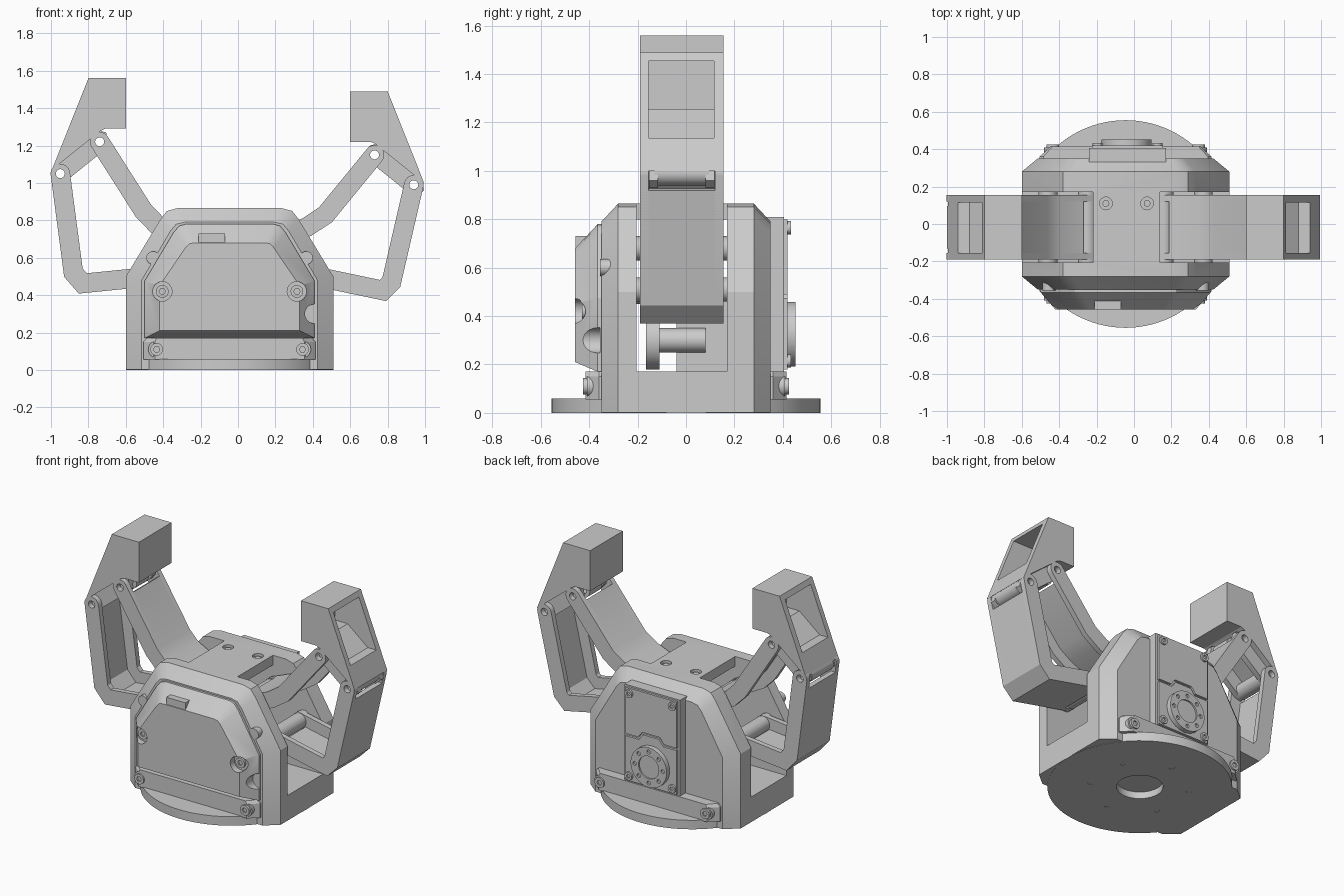
import bpy, bmesh, math
from mathutils import Vector

if "Cube" in bpy.data.objects:
    bpy.data.objects.remove(bpy.data.objects["Cube"])

CX = -0.045                     # centre line of the body
Y0, Y1 = -0.19, 0.155           # finger width


def loft(name, sections):
    """Solid through (y, [(x, z)...]) outlines of equal length."""
    bm = bmesh.new()
    rings = [[bm.verts.new((x, y, z)) for x, z in pts] for y, pts in sections]
    n = len(rings[0])
    for a, b in zip(rings, rings[1:]):
        for i in range(n):
            bm.faces.new((a[i], a[(i + 1) % n], b[(i + 1) % n], b[i]))
    bm.faces.new(rings[0])
    bm.faces.new(rings[-1])
    bmesh.ops.recalc_face_normals(bm, faces=bm.faces)
    me = bpy.data.meshes.new(name)
    bm.to_mesh(me)
    bm.free()
    ob = bpy.data.objects.new(name, me)
    bpy.context.collection.objects.link(ob)
    return ob


def prism(name, pts, y0, y1):
    return loft(name, [(y0, pts), (y1, pts)])


def box(name, x0, x1, y0, y1, z0, z1):
    return prism(name, [(x0, z0), (x1, z0), (x1, z1), (x0, z1)], y0, y1)


def circle(x, z, r, n=32):
    return [(x + r * math.cos(2 * math.pi * i / n), z + r * math.sin(2 * math.pi * i / n)) for i in range(n)]


def rod(name, x, z, r, y0, y1, n=32):
    return prism(name, circle(x, z, r, n), y0, y1)


def post(name, x, y, r, z0, z1, n=32):
    bpy.ops.mesh.primitive_cylinder_add(vertices=n, radius=r, depth=z1 - z0, location=(x, y, (z0 + z1) / 2))
    bpy.context.object.name = name
    return bpy.context.object


def cut(ob, *cutters):
    for c in cutters:
        m = ob.modifiers.new("cut", 'BOOLEAN')
        m.operation, m.solver, m.object = 'DIFFERENCE', 'EXACT', c
        bpy.context.view_layer.objects.active = ob
        bpy.ops.object.modifier_apply(modifier=m.name)
        bpy.data.objects.remove(c)


def sym(half):
    """Mirror a right-hand half outline about the body centre line."""
    return [(CX + x, z) for x, z in half] + [(CX - x, z) for x, z in reversed(half)]


def offset(path, d):
    """Offset a polyline sideways with mitred corners."""
    p = [Vector(q) for q in path]
    out = []
    for i in range(len(p)):
        dirs = [(p[j + 1] - p[j]).normalized() for j in (i - 1, i) if 0 <= j < len(p) - 1]
        t = sum(dirs, Vector((0, 0))).normalized()
        k = d / t.dot(dirs[0])
        out.append((p[i].x - t.y * k, p[i].y + t.x * k))
    return out


def rounded_strip(path, w):
    def cap(end, prev):
        a = math.atan2(end[1] - prev[1], end[0] - prev[0])
        return [(end[0] + w * math.cos(a + math.pi * (.5 - k / 10)),
                 end[1] + w * math.sin(a + math.pi * (.5 - k / 10))) for k in range(11)]
    left, right = offset(path, w), offset(path, -w)
    return left[1:-1] + cap(path[-1], path[-2]) + right[1:-1][::-1] + cap(path[0], path[1])


def link(name, path, web_side):
    """Channel-shaped arm: two side plates, one web, hollow pivots."""
    for tag, a, b in (("front", Y0, Y0 + .035), ("back", Y1 - .035, Y1)):
        plate = prism(f"{name}_{tag}_plate", rounded_strip(path, .052), a, b)
        cut(plate, *[rod("c", x, z, .024, -.3, .3, 20) for x, z in (path[0], path[-1])])
    p = [Vector(q) for q in path]
    p[0] += (p[1] - p[0]).normalized() * .06
    p[-1] += (p[-2] - p[-1]).normalized() * .05
    web = offset(p, web_side * .052) + offset(p, web_side * .022)[::-1]
    prism(name + "_web", web, Y0, Y1)


def tube(name, x, z, y0, y1, r=.05):
    t = rod(name, x, z, r, y0, y1)
    cut(t, rod("c", x, z, .024, -.4, .4, 20))


def screw(name, x, z, y, r=.035, side=-1):
    """Socket-head screw facing the front (-1) or the back (1)."""
    s = rod(name, x, z, r, y, y + side * .015, 20)
    cut(s, rod("c", x, z, r * .5, y + side * .005, y + side * .03, 6))


# base disc with central bore and bolt holes
base = post("base_disc", CX, 0, .555, 0, .06, 96)
holes = [post("c", CX, 0, .14, -.1, .045, 48)]
for i in range(6):
    a = math.radians(60 * i + 30)
    holes.append(post("c", CX + .3 * math.cos(a), .3 * math.sin(a), .018, -.1, .045, 16))

# body shell with chamfered front and back
full = sym([(.555, .002), (.555, .5), (.37, .805), (.335, .85), (.28, .865)])
inset = sym([(.47, .002), (.47, .48), (.315, .745), (.285, .78), (.24, .79)])
body = loft("body_shell", [(-.35, inset), (-.28, full), (.28, full), (.35, inset)])
cut(base, *holes)
cut(body, post("c", CX, 0, .14, -.1, .045, 48),
    box("c", -.8, .7, -.205, .17, .17, .80),
    box("c", -.8, -.22, -.205, .17, .7, 1), box("c", .14, .7, -.205, .17, .7, 1),
    *[post("c", x, .11, .034, .845, .9, 24) for x in (-.15, .07)])
for x in (-.15, .07):
    post("top_screw", x, .11, .018, .84, .855, 16)

# lower mounting strips, front and back
for side, tag in ((-1, "front"), (1, "back")):
    strip = sym([(.46, .055), (.46, .15), (.44, .17)])
    short = sym([(.40, .055), (.40, .15), (.39, .17)])
    loft(tag + "_mounting_strip", [(side * .34, strip), (side * .36, strip), (side * .415, short)])
    for dx in (-.39, .39):
        rod(tag + "_screw_boss", CX + dx, .11, .045, side * .35, side * .41, 24)
        screw(tag + "_strip_screw", CX + dx, .11, side * .41, .034, side)

# front cover
outer = sym([(.455, .17), (.455, .475), (.30, .735), (.27, .77), (.235, .78)])
inner = sym([(.375, .21), (.375, .45), (.235, .655), (.215, .675), (.19, .68)])
cover = loft("front_cover", [(-.345, outer), (-.365, outer), (-.458, inner)])
cut(cover, *[rod("c", CX + d, .42, .052, -.5, -.415, 32) for d in (-.36, .36)],
    rod("c", .41, .30, .052, -.5, -.355), box("c", .41, .55, -.5, -.355, .248, .352))
for d in (-.36, .36):
    screw("cover_screw", CX + d, .42, -.414, .034)
box("cover_latch", -.21, -.07, -.456, -.37, .59, .73)
for d in (-.41, .41):
    rod("side_pivot_cap", CX + d, .60, .035, -.355, -.27, 24)

# rear motor with output horn
box("rear_motor", -.24, .17, .33, .405, .17, .81)
prism("rear_motor_lid", [(-.225, .49), (-.13, .49), (-.10, .53), (.03, .53), (.06, .49), (.155, .49),
                         (.155, .80), (-.225, .80)], .40, .42)
prism("rear_motor_plate", [(-.225, .18), (.155, .18), (.155, .475), (.055, .475), (.025, .515),
                           (-.095, .515), (-.125, .475), (-.225, .475)], .40, .42)
horn = rod("output_horn", -.04, .325, .133, .41, .452, 48)
cut(horn, rod("c", -.04, .325, .075, .442, .5, 40),
    *[rod("c", x, z, .013, .44, .5, 12) for x, z in circle(-.04, .325, .104, 8)])
for x in (-.195, .125):
    for z in (.215, .765):
        screw("motor_screw", x, z, .418, .027, 1)

# inner drive parts seen through the side openings
box("drive_motor", -.2, .11, -.04, .17, .165, .5)
for x in (-.2, .11):
    rod("drive_gear", x, .30, .12, -.165, -.11, 28)
    rod("gear_shaft", x, .30, .05, -.13, .08)

# fingers: outer arm, inner arm, fingertip
outer_arms = ([(-.95, 1.05), (-.88, .52), (-.83, .463), (-.46, .50)],
              [(.94, .99), (.82, .47), (.775, .425), (.37, .51)])
inner_arms = ([(-.74, 1.22), (-.505, .85), (-.435, .778), (-.25, .68)],
              [(.73, 1.15), (.468, .83), (.37, .765), (.16, .68)])
for k, tag in enumerate(("left", "right")):
    s, dz = (1, 0) if k == 0 else (-1, -.07)

    def place(pts):
        return [(s * x, z + dz) for x, z in pts]

    link(tag + "_outer_arm", outer_arms[k], -s)
    link(tag + "_inner_arm", inner_arms[k], s)
    tube(tag + "_outer_knuckle", *outer_arms[k][0], -.13, .095)
    tube(tag + "_inner_knuckle", *inner_arms[k][0], -.085, .045)
    for arm in (outer_arms[k], inner_arms[k]):
        rod(tag + "_root_shaft", *arm[-1], .05, -.21, .175)

    tip = prism(tag + "_fingertip", place([(-.80, 1.56), (-.60, 1.56), (-.60, 1.29), (-.71, 1.29),
                                           (-.735, 1.278), (-.995, 1.07)]), Y0, Y1)
    cut(tip, prism("c", place([(-.95, 1.525), (-.635, 1.525), (-.635, 1.325), (-.73, 1.325),
                               (-.88, 1.205), (-1.0, 1.205)]), Y0 + .035, Y1 - .04))
    lug = place([(-.985, 1.078), (-.735, 1.278), (-.705, 1.27), (-.692, 1.205), (-.715, 1.175),
                 (-.92, 1.01), (-.96, 1.0), (-.995, 1.03)])
    for a, b in ((-.152, -.115), (.08, .117)):
        plate = prism(tag + "_fingertip_lug", lug, a, b)
        cut(plate, *[rod("c", x, z, .024, -.3, .3, 20) for x, z in (outer_arms[k][0], inner_arms[k][0])])

# smooth the round parts, keep the edges sharp
bpy.ops.object.select_all(action='SELECT')
bpy.context.view_layer.objects.active = body
bpy.ops.object.shade_smooth_by_angle(angle=math.radians(25))
